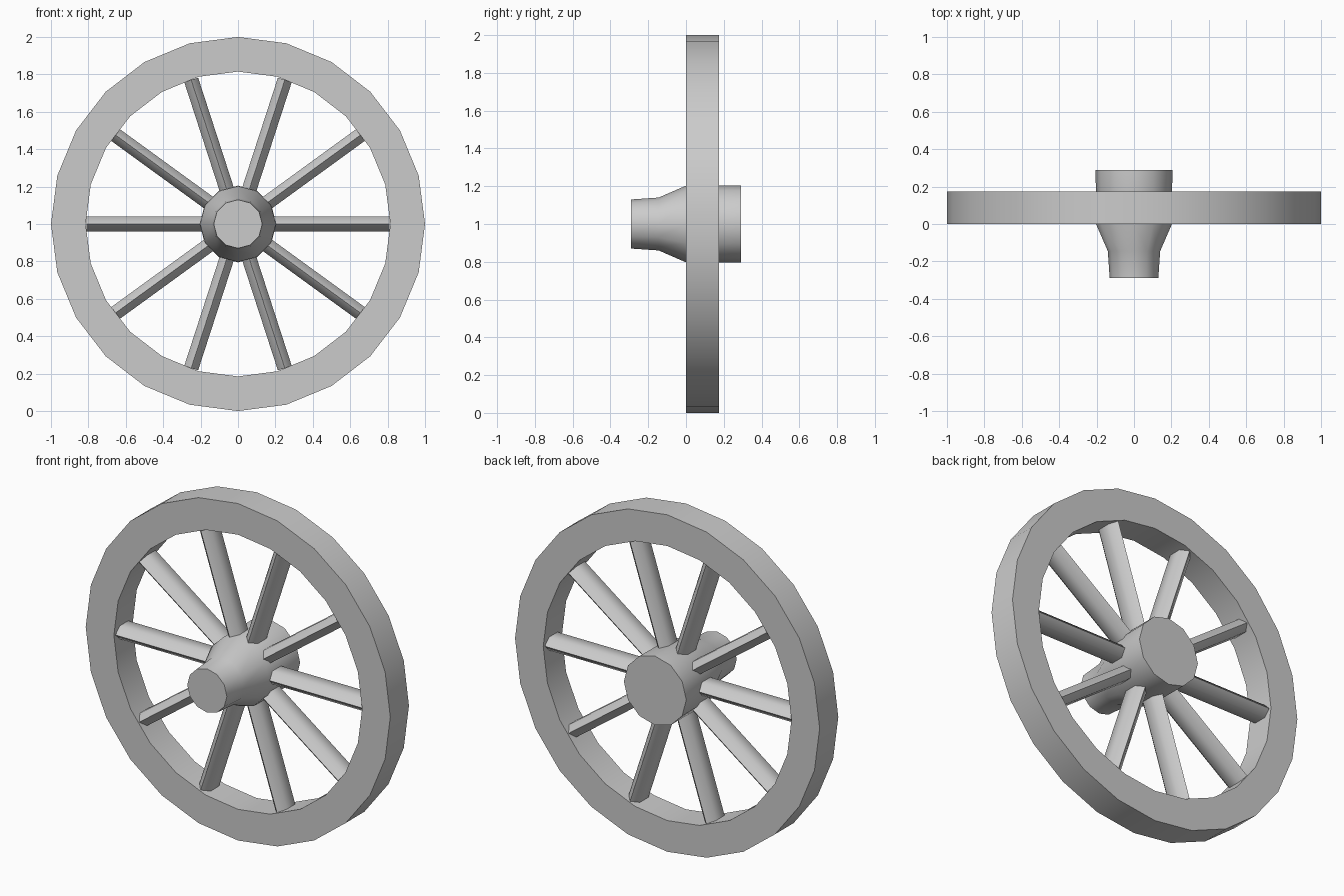
import bpy
import bmesh
import math
from mathutils import Matrix, Vector

old = bpy.data.objects.get("Cube")
if old:
    bpy.data.objects.remove(old, do_unlink=True)

grey = bpy.data.materials.new("plain grey")
grey.use_nodes = True
colour = (0.6, 0.6, 0.6, 1)
grey.diffuse_color = colour
grey.node_tree.nodes["Principled BSDF"].inputs["Base Color"].default_value = colour

CENTRE = Vector((0, 0, 1))
RIM_DEPTH = 0.175
SPOKES = 10


def finish(name, bm, sharp_angle):
    """Shade smooth, keep edges above the angle sharp, and add the object."""
    bmesh.ops.recalc_face_normals(bm, faces=bm.faces)
    for face in bm.faces:
        face.smooth = True
    for edge in bm.edges:
        edge.smooth = edge.calc_face_angle(0) < math.radians(sharp_angle)
    mesh = bpy.data.meshes.new(name)
    bm.to_mesh(mesh)
    bm.free()
    mesh.materials.append(grey)
    obj = bpy.data.objects.new(name, mesh)
    bpy.context.collection.objects.link(obj)
    return obj


def lathe(name, profile, sides, ring=False):
    """Turn (radius, y) points about the axle; a ring joins its ends, else they are capped."""
    bm = bmesh.new()
    loops = []
    for radius, y in profile:
        loop = []
        for i in range(sides):
            a = math.tau * i / sides
            loop.append(bm.verts.new(CENTRE + Vector((radius * math.cos(a), y, radius * math.sin(a)))))
        loops.append(loop)
    pairs = list(zip(loops, loops[1:]))
    if ring:
        pairs.append((loops[-1], loops[0]))
    else:
        bm.faces.new(loops[0])
        bm.faces.new(loops[-1])
    for a, b in pairs:
        for i in range(sides):
            j = (i + 1) % sides
            bm.faces.new((a[i], a[j], b[j], b[i]))
    return finish(name, bm, 50)


# Rim: square-section ring
lathe("rim", [(1, 0), (1, RIM_DEPTH), (0.815, RIM_DEPTH), (0.815, 0)], 24, ring=True)

# Hub: barrel with a tapering nose at the front
lathe("hub", [(0.13, -0.29), (0.14, -0.145), (0.203, 0), (0.205, 0.29)], 12)

# Spokes: six-sided bars, deeper than wide
for n in range(SPOKES):
    bm = bmesh.new()
    bmesh.ops.create_cone(bm, cap_ends=True, segments=6, radius1=1, radius2=1, depth=0.71)
    # Corners face along the axle
    bmesh.ops.rotate(bm, verts=bm.verts, matrix=Matrix.Rotation(
        math.pi / 2 - math.atan2(bm.verts[:][0].co.y, bm.verts[:][0].co.x), 3, "Z"))
    bmesh.ops.scale(bm, verts=bm.verts, vec=(0.045, 0.08, 1))
    bmesh.ops.translate(bm, verts=bm.verts, vec=(0, RIM_DEPTH / 2, 0.455))
    turn = Matrix.Rotation(math.pi / 2 + math.tau * n / SPOKES, 4, "Y")
    bmesh.ops.transform(bm, verts=bm.verts, matrix=Matrix.Translation(CENTRE) @ turn)
    # Only the cut ends stay sharp
    finish(f"spoke_{n + 1}", bm, 89.5)
